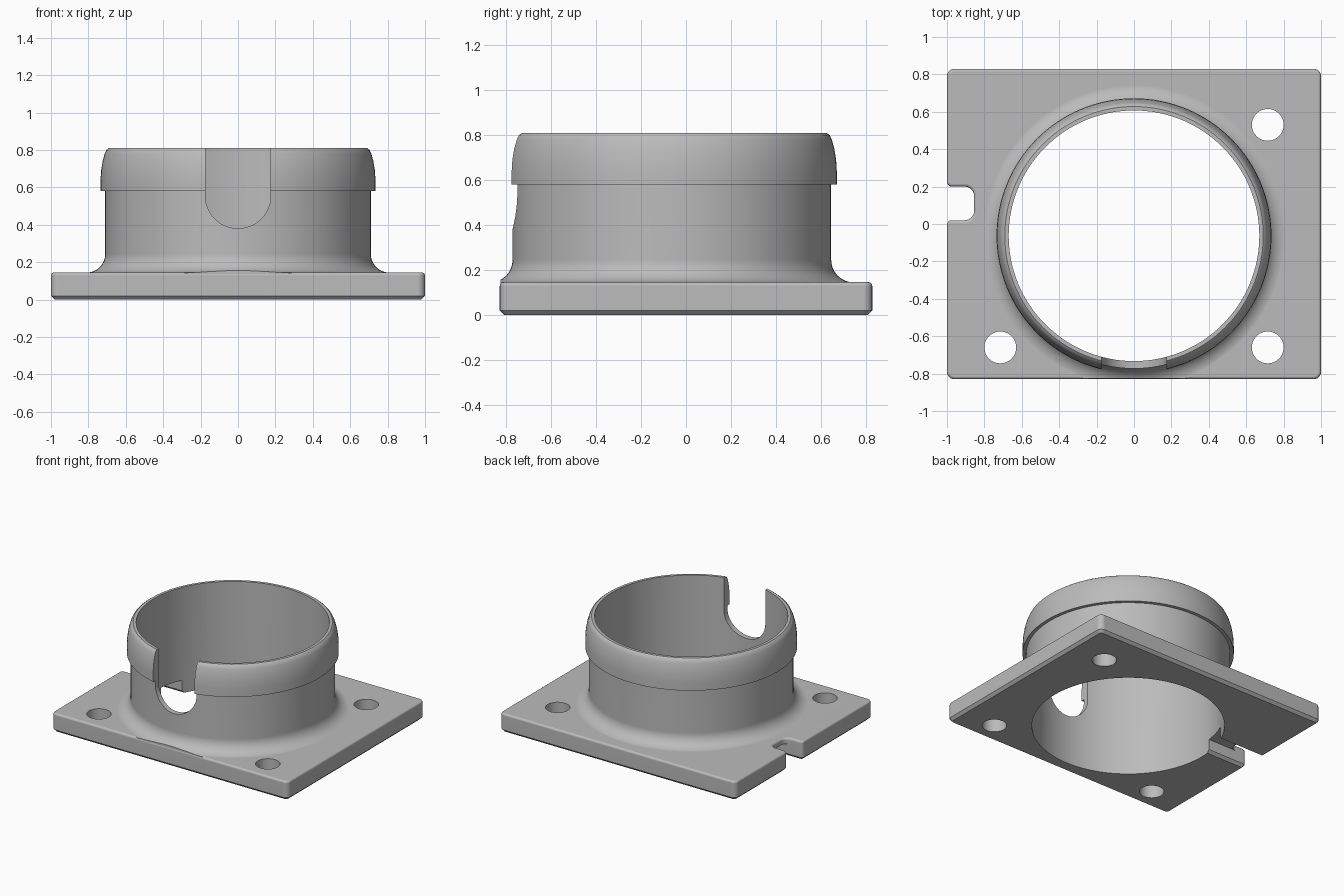
import bpy, bmesh, math
from mathutils import Vector

cube = bpy.data.objects.get("Cube")
if cube:
    bpy.data.objects.remove(cube, do_unlink=True)

CY = -0.063          # collar axis in y
BORE = 0.67
TOP = 0.145          # plate thickness

grey = bpy.data.materials.new("plain grey")
grey.use_nodes = True
colour = (0.5, 0.5, 0.5, 1)
grey.diffuse_color = colour
grey.node_tree.nodes["Principled BSDF"].inputs["Base Color"].default_value = colour


def finish(name, bm):
    bmesh.ops.recalc_face_normals(bm, faces=bm.faces)
    mesh = bpy.data.meshes.new(name)
    bm.to_mesh(mesh)
    bm.free()
    mesh.materials.append(grey)
    obj = bpy.data.objects.new(name, mesh)
    bpy.context.collection.objects.link(obj)
    return obj


def prism(bm, points, direction):
    face = bm.faces.new([bm.verts.new(p) for p in points])
    out = bmesh.ops.extrude_face_region(bm, geom=[face])
    moved = [g for g in out["geom"] if isinstance(g, bmesh.types.BMVert)]
    bmesh.ops.translate(bm, verts=moved, vec=direction)


def make_prism(name, points, direction):
    bm = bmesh.new()
    prism(bm, points, direction)
    return finish(name, bm)


def cylinder(name, x, y, r, n):
    ring = [(x + r * math.cos(2 * math.pi * i / n),
             y + r * math.sin(2 * math.pi * i / n), -0.5) for i in range(n)]
    return make_prism(name, ring, (0, 0, 2))


def rounded(corners, steps=6):
    """Outline with every (x, y, radius) corner rounded."""
    pts = []
    for i, (x, y, r) in enumerate(corners):
        p = Vector((x, y))
        a = (Vector(corners[i - 1][:2]) - p).normalized()
        b = (Vector(corners[(i + 1) % len(corners)][:2]) - p).normalized()
        centre = p + (a + b) * r
        for k in range(steps + 1):
            t = k / steps * math.pi / 2
            q = centre - b * r * math.cos(t) - a * r * math.sin(t)
            pts.append((q.x, q.y, 0))
    return pts


def combine(target, tool, operation):
    mod = target.modifiers.new(operation, "BOOLEAN")
    mod.operation = operation
    mod.solver = "EXACT"
    mod.object = tool
    bpy.context.view_layer.objects.active = target
    bpy.ops.object.modifier_apply(modifier=mod.name)
    bpy.data.objects.remove(tool, do_unlink=True)


# Plate with a side notch, chamfered below and rounded above
outline = rounded([(-1, -0.83, 0.04), (1, -0.83, 0.04), (1, 0.83, 0.04), (-1, 0.83, 0.04),
                   (-1, 0.2, 0.025), (-0.855, 0.2, 0.05),
                   (-0.855, 0.02, 0.05), (-1, 0.02, 0.025)])
bm = bmesh.new()
prism(bm, outline, (0, 0, TOP))
for level, width, segments in ((0, 0.02, 1), (TOP, 0.016, 4)):
    rim = [e for e in bm.edges if all(abs(v.co.z - level) < 1e-4 for v in e.verts)]
    bmesh.ops.bevel(bm, geom=rim, offset=width, segments=segments, profile=0.5,
                    affect="EDGES")
flange = finish("mounting_flange", bm)

# Collar: lathed wall with base fillet and rounded lip
R = 0.1
profile = [(0, 0.07), (0.81, 0.07)]
for k in range(9):
    t = k / 8 * math.pi / 2
    profile.append((0.81 - R * math.sin(t), TOP + R - 0.0005 - R * math.cos(t)))
profile += [(0.71, 0.58), (0.735, 0.58), (0.735, 0.64), (0.732, 0.69), (0.724, 0.74),
            (0.713, 0.78), (0.704, 0.8), (0.691, 0.81), (0, 0.81)]
bm = bmesh.new()
verts = [bm.verts.new((r, CY, z)) for r, z in profile]
edges = [bm.edges.new(pair) for pair in zip(verts, verts[1:])]
bmesh.ops.spin(bm, geom=verts + edges, cent=(0, CY, 0), axis=(0, 0, 1),
               angle=2 * math.pi, steps=128)
bmesh.ops.remove_doubles(bm, verts=bm.verts, dist=1e-5)
collar = finish("collar", bm)

# Trim the fillet where it overhangs the front edge
trim = make_prism("trim", [(-1, -0.827, -0.5), (1, -0.827, -0.5), (1, -1.2, -0.5),
                           (-1, -1.2, -0.5)], (0, 0, 2))
combine(collar, trim, "DIFFERENCE")
combine(flange, collar, "UNION")

# Bore and screw holes
combine(flange, cylinder("bore", 0, CY, BORE, 128), "DIFFERENCE")
for x, y in ((0.715, 0.53), (0.715, -0.66), (-0.715, -0.66)):
    combine(flange, cylinder("screw_hole", x, y, 0.085, 40), "DIFFERENCE")

# Round-bottomed slot through the front wall
w, zc = 0.175, 0.556
slot = [(w, -1.2, 1.2), (-w, -1.2, 1.2)]
slot += [(-w * math.cos(i / 24 * math.pi), -1.2, zc - w * math.sin(i / 24 * math.pi))
         for i in range(25)]
combine(flange, make_prism("slot", slot, (0, 1, 0)), "DIFFERENCE")

# Chamfered groove under the plate from the notch to the bore
groove = [(-0.93, y, z) for y, z in ((-0.02, -0.02), (0.02, 0.02), (0.02, 0.1),
                                     (0.2, 0.1), (0.2, 0.02), (0.24, -0.02))]
combine(flange, make_prism("groove", groove, (0.4, 0, 0)), "DIFFERENCE")

# Smooth curved surfaces, keep flats flat
bpy.ops.object.select_all(action="DESELECT")
flange.select_set(True)
bpy.context.view_layer.objects.active = flange
bpy.ops.object.shade_smooth_by_angle(angle=math.radians(30))
normals = flange.modifiers.new("weighted_normals", "WEIGHTED_NORMAL")
normals.keep_sharp = True
